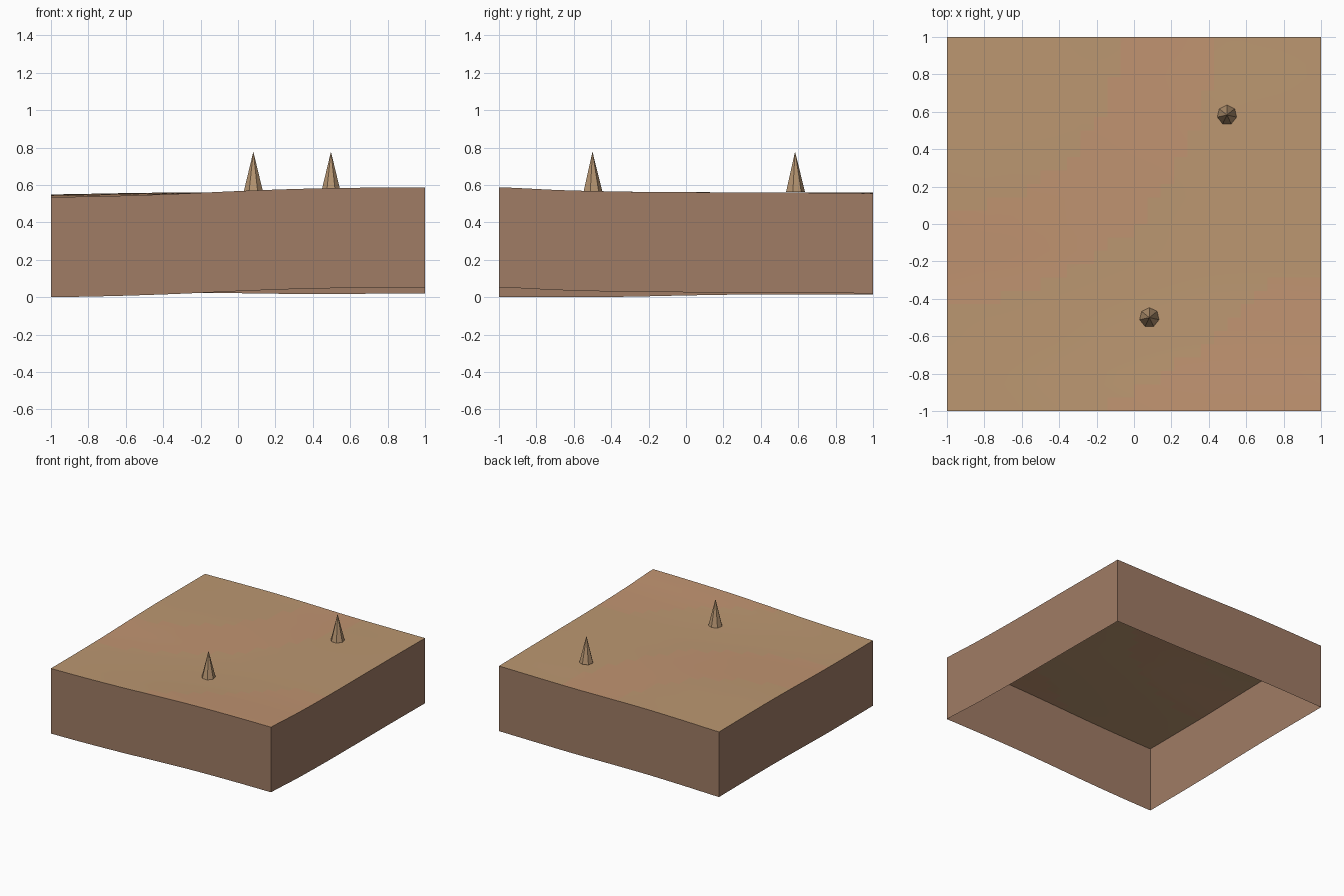
import bpy, bmesh, math
from mathutils import Vector

if "Cube" in bpy.data.objects:
    bpy.data.objects.remove(bpy.data.objects["Cube"])

DEPTH = 0.535   # height of the hanging side walls
N = 28          # grid divisions of the ground


def material(name, rgb):
    m = bpy.data.materials.new(name)
    m.use_nodes = True
    m.diffuse_color = (*rgb, 1)
    m.node_tree.nodes["Principled BSDF"].inputs["Base Color"].default_value = (*rgb, 1)
    return m


tan = material("sandy tan", (0.50, 0.31, 0.165))
warm = material("warm tan", (0.53, 0.295, 0.165))
earth = material("earth brown", (0.35, 0.20, 0.13))
spike = material("spike tan", (0.47, 0.30, 0.165))


def finish(name, bm, mats):
    me = bpy.data.meshes.new(name)
    bm.to_mesh(me)
    bm.free()
    for m in mats:
        me.materials.append(m)
    ob = bpy.data.objects.new(name, me)
    bpy.context.collection.objects.link(ob)
    return ob


# Edge height profiles, evenly spaced from -1 to 1
front = [0.535, 0.541, 0.552, 0.567, 0.579, 0.585, 0.587]
back = [0.548, 0.555, 0.559, 0.556, 0.552, 0.553, 0.555]
left = [0.535, 0.535, 0.537, 0.544, 0.549, 0.549, 0.548]
right = [0.587, 0.572, 0.564, 0.561, 0.560, 0.558, 0.555]


def sample(p, t):
    f = t * (len(p) - 1)
    i = min(int(f), len(p) - 2)
    k = f - i
    a, b = p[i], p[i + 1]
    m0 = (b - p[max(i - 1, 0)]) / 2
    m1 = (p[min(i + 2, len(p) - 1)] - a) / 2
    return a + m0 * k + (3 * (b - a) - 2 * m0 - m1) * k**2 + (2 * (a - b) + m0 + m1) * k**3


def height(x, y):
    """Blend the four edge profiles across the tile."""
    u, v = (x + 1) / 2, (y + 1) / 2
    across = sample(front, u) * (1 - v) + sample(back, u) * v
    along = sample(left, v) * (1 - u) + sample(right, v) * u
    corners = ((front[0] * (1 - u) + front[-1] * u) * (1 - v)
               + (back[0] * (1 - u) + back[-1] * u) * v)
    return across + along - corners


# Ground surface, with soft warm patches
bm = bmesh.new()
bmesh.ops.create_grid(bm, x_segments=N, y_segments=N, size=1)
for v in bm.verts:
    v.co.z = height(v.co.x, v.co.y)
for f in bm.faces:
    f.smooth = True
    c = f.calc_center_median()
    r = math.hypot(c.x + 1, c.y - 1)
    f.material_index = int(0.92 < r < 1.42 or (r > 2.15 and c.y < -0.3))
finish("ground", bm, [tan, warm])

# Side walls following the ground edge, open underneath
bm = bmesh.new()
corners = [Vector(p) for p in ((-1, -1), (1, -1), (1, 1), (-1, 1))]
ring = []
for i, a in enumerate(corners):
    b = corners[(i + 1) % 4]
    for k in range(N):
        p = a.lerp(b, k / N)
        z = height(p.x, p.y)
        ring.append((bm.verts.new((p.x, p.y, z - DEPTH)), bm.verts.new((p.x, p.y, z))))
for i, (lo, hi) in enumerate(ring):
    lo2, hi2 = ring[(i + 1) % len(ring)]
    bm.faces.new((lo, lo2, hi2, hi))
finish("side_walls", bm, [earth])

# Pointed spikes standing on the ground
for name, x, y in (("front_spike", 0.082, -0.5), ("back_spike", 0.497, 0.583)):
    bm = bmesh.new()
    bmesh.ops.create_cone(bm, cap_ends=True, segments=7, radius1=0.053, radius2=0, depth=0.215)
    bmesh.ops.remove_doubles(bm, verts=bm.verts, dist=1e-5)
    ob = finish(name, bm, [spike])
    ob.location = (x, y, 0.778 - 0.1075)
